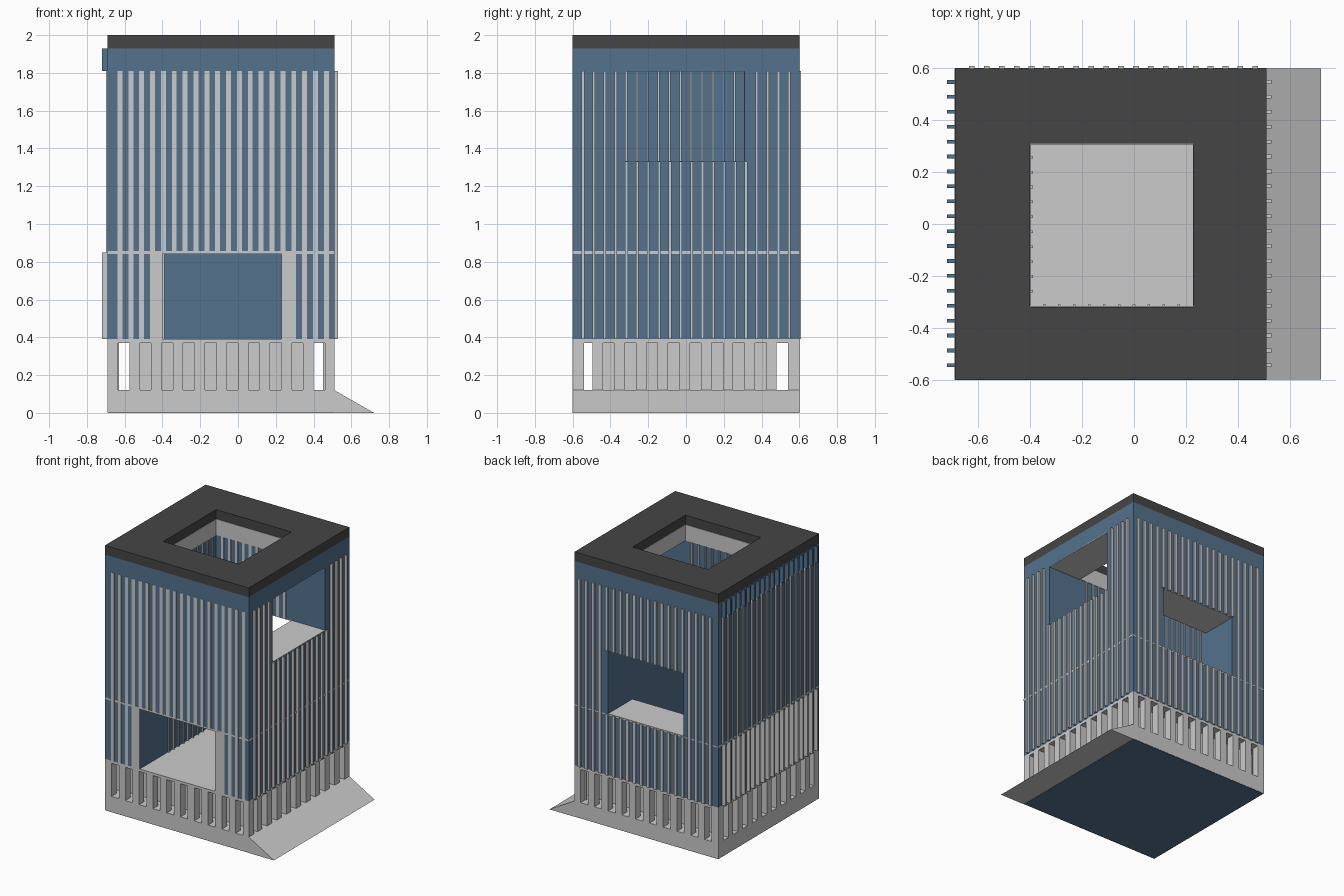
import bpy, bmesh
from mathutils import Vector

if "Cube" in bpy.data.objects:
    bpy.data.objects.remove(bpy.data.objects["Cube"])

X0, X1, Y0, Y1 = -0.69, 0.51, -0.6, 0.6        # outer walls
CX0, CX1, CY0, CY1 = -0.40, 0.23, -0.32, 0.31  # courtyard
PITCH = 0.0575


def material(name, color):
    m = bpy.data.materials.new(name)
    m.diffuse_color = (*color, 1)
    m.use_nodes = True
    m.node_tree.nodes["Principled BSDF"].inputs["Base Color"].default_value = m.diffuse_color
    return m


BLUE = material("blue_glass", (0.09, 0.17, 0.27))
DARK = material("dark_roof", (0.06, 0.06, 0.06))


def boxes(name, spans, mat=None):
    """One object from several (x0, x1, y0, y1, z0, z1) boxes."""
    bm = bmesh.new()
    for a, b, c, d, e, f in spans:
        geo = bmesh.ops.create_cube(bm, size=1)
        bmesh.ops.scale(bm, vec=(b - a, d - c, f - e), verts=geo["verts"])
        bmesh.ops.translate(bm, vec=((a + b) / 2, (c + d) / 2, (e + f) / 2), verts=geo["verts"])
    me = bpy.data.meshes.new(name)
    bm.to_mesh(me)
    bm.free()
    ob = bpy.data.objects.new(name, me)
    bpy.context.collection.objects.link(ob)
    if mat:
        me.materials.append(mat)
    return ob


def carve(ob, cuts):
    """Subtract each box in turn, then bake the result."""
    for c in cuts:
        cutter = boxes("cutter", [c])
        mod = ob.modifiers.new("cut", "BOOLEAN")
        mod.operation, mod.solver, mod.object = "DIFFERENCE", "EXACT", cutter
        dg = bpy.context.evaluated_depsgraph_get()
        me = bpy.data.meshes.new_from_object(ob.evaluated_get(dg))
        ob.modifiers.clear()
        ob.data = me
        bpy.data.objects.remove(cutter)


def wall_strip(side, c, w, d, z0, z1, plane=None):
    """Box standing on a wall, sticking out by d along the side's direction."""
    axis, sign = side[0], 1 if side[1] == "+" else -1
    p = plane if plane is not None else {"x+": X1, "x-": X0, "y+": Y1, "y-": Y0}[side]
    lo, hi = sorted((p - sign * 0.004, p + sign * d))
    if axis == "x":
        return (lo, hi, c - w / 2, c + w / 2, z0, z1)
    return (c - w / 2, c + w / 2, lo, hi, z0, z1)


def row(start, n=20):
    return [start + PITCH * i for i in range(n)]


# podium: plinth, ceiling slab, recessed core and pillars round the arcade
boxes("bottom_plate", [(X0 + .002, X1 - .002, Y0 + .002, Y1 - .002, 0, .004)], BLUE)
boxes("plinth", [(X0, X1, Y0, Y1, .003, .12)])
boxes("podium_slab", [(X0, X1, Y0, Y1, .37, .39)])
boxes("podium_core", [(X0 + .12, X1 - .12, Y0 + .12, Y1 - .12, .12, .37)])


def solids(start, lo, hi):
    """Intervals left between the ten slots."""
    edges = [lo]
    for i in range(10):
        c = start + .115 * i
        edges += [c - .03, c + .03]
    edges.append(hi)
    return list(zip(edges[::2], edges[1::2]))


T = .06
pillars = []
for a, b in solids(-.605, X0, X1):
    pillars += [(a, b, Y0, Y0 + T, .12, .37), (a, b, Y1 - T, Y1, .12, .37)]
for a, b in solids(-.525, Y0, Y1):
    a, b = max(a, Y0 + .055), min(b, Y1 - .055)
    if b - a > .003:
        pillars += [(X0, X0 + T, a, b, .12, .37), (X1 - T, X1, a, b, .12, .37)]
boxes("arcade_pillars", pillars)

# entrance ramp: triangular profile extruded along y
bm = bmesh.new()
face = bm.faces.new([bm.verts.new((x, Y0, z)) for x, z in ((X1, 0), (.72, 0), (X1, .12))])
ext = bmesh.ops.extrude_face_region(bm, geom=[face])
bmesh.ops.translate(bm, vec=Vector((0, Y1 - Y0, 0)),
                    verts=[v for v in ext["geom"] if isinstance(v, bmesh.types.BMVert)])
bmesh.ops.recalc_face_normals(bm, faces=bm.faces)
me = bpy.data.meshes.new("ramp")
bm.to_mesh(me)
bm.free()
bpy.context.collection.objects.link(bpy.data.objects.new("ramp", me))

# tower body with courtyard shaft and three stepped openings
body = boxes("tower_body", [(X0, X1, Y0, Y1, .39, 1.93)], BLUE)
carve(body, [(CX0, CX1, CY0, CY1, .3, 2.1),
             (CX0, CX1, -.7, 0, .3, .85),
             (CX0, CX1, 0, .7, .85, 1.33),
             (0, .7, CY0, CY1, 1.33, 1.81)])
roof = boxes("roof", [(X0, X1, Y0, Y1, 1.93, 2.0)], DARK)
carve(roof, [(CX0, CX1, CY0, CY1, 1.8, 2.1)])

# grey floors and ceilings of the openings
E = .003
boxes("terrace_slabs", [
    (CX0, CX1, CY1, Y1, .85 - E, .85 + E), (CX0, CX1, CY1, Y1, 1.33 - E, 1.33 + E),
    (CX1, X1, CY0, CY1, 1.33 - E, 1.33 + E), (CX1, X1, CY0, CY1, 1.81 - E, 1.81 + E),
    (CX0, CX1, Y0, CY0, .85 - E, .85 + E)])

# outer fins, broken where an opening passes
front, back, right, left = [], [], [], []
for c in row(-.625):
    inside = CX0 - .01 < c < CX1 + .01
    front.append(wall_strip("y-", c, .026, .002, .85 if inside else .39, 1.81))
    for z0, z1 in ([(.39, .85), (1.33, 1.81)] if inside else [(.39, 1.81)]):
        back.append(wall_strip("y+", c, .022, .01, z0, z1))
for a, b in ((-.46, CX0), (CX1, .30)):
    front.append(wall_strip("y-", (a + b) / 2, b - a, .0015, .39, .85))
top_left = []
for c in row(-.545):
    inside = CY0 - .01 < c < CY1 + .01
    right.append(wall_strip("x+", c, .014, .02, .39, 1.33 if inside else 1.81))
    left += [wall_strip("x-", c, .014, .03, .39, .85), wall_strip("x-", c, .014, .01, .85, 1.81)]
    top_left.append(wall_strip("x-", c, .014, .03, 1.81, 1.93))
boxes("front_fins", front)
boxes("back_fins", back)
boxes("right_fins", right)
boxes("left_fins", left)
boxes("left_upper_fins", top_left, BLUE)

# thin floor line round the tower
boxes("floor_line", [
    wall_strip("y-", -.09, 1.2, .001, .842, .856), wall_strip("y+", -.09, 1.2, .001, .842, .85),
    wall_strip("x+", 0, 1.2, .001, .842, .856), wall_strip("x-", 0, 1.2, .001, .842, .856)])

# courtyard fins and grey band under the roof
inner = []
for c in row(-.26, 10):
    inner.append(wall_strip("x+", c, .01, .01, .39, 1.81, CX0))
for c in row(-.345, 10):
    inner.append(wall_strip("y+", c, .01, .01, .85, 1.81, CY0))
    inner.append(wall_strip("y-", c, .022, .003, 1.33, 1.81, CY1))
boxes("courtyard_fins", inner)
mx, my = (CX0 + CX1) / 2, (CY0 + CY1) / 2
boxes("courtyard_band", [
    wall_strip("x+", my, .63, .003, 1.81, 1.93, CX0), wall_strip("x-", my, .63, .003, 1.81, 1.93, CX1),
    wall_strip("y+", mx, .63, .003, 1.81, 1.93, CY0), wall_strip("y-", mx, .63, .003, 1.81, 1.93, CY1)])
